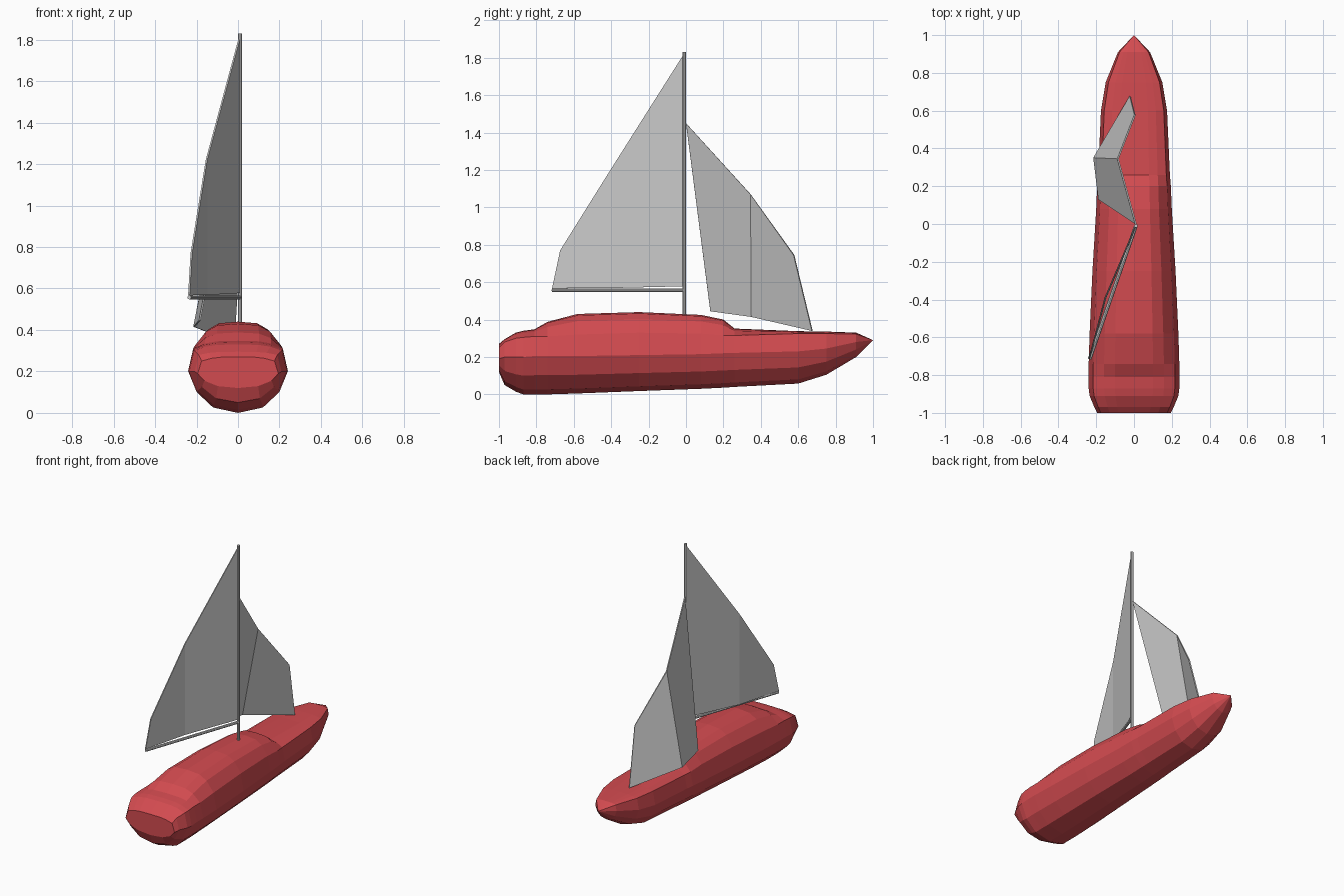
import bpy, bmesh
from mathutils import Vector

if "Cube" in bpy.data.objects:
    bpy.data.objects.remove(bpy.data.objects["Cube"])


def finish(bm, name, material=None):
    bmesh.ops.recalc_face_normals(bm, faces=bm.faces)
    mesh = bpy.data.meshes.new(name)
    bm.to_mesh(mesh)
    bm.free()
    obj = bpy.data.objects.new(name, mesh)
    bpy.context.collection.objects.link(obj)
    if material:
        mesh.materials.append(material)
    return obj


def rod(name, start, end, radius):
    a, b = Vector(start), Vector(end)
    bpy.ops.mesh.primitive_cylinder_add(vertices=8, radius=radius,
                                        depth=(b - a).length, location=(a + b) / 2)
    obj = bpy.context.object
    obj.name = name
    obj.rotation_mode = 'QUATERNION'
    obj.rotation_quaternion = (b - a).to_track_quat('Z', 'Y')
    return obj


def sail(name, points, faces):
    bm = bmesh.new()
    verts = [bm.verts.new(p) for p in points]
    for f in faces:
        bm.faces.new([verts[i] for i in f])
    obj = finish(bm, name)
    mod = obj.modifiers.new("thickness", 'SOLIDIFY')
    mod.thickness = 0.008
    mod.offset = 0
    return obj


red = bpy.data.materials.new("hull_red")
red.diffuse_color = (0.65, 0.07, 0.08, 1)
red.use_nodes = True
red.node_tree.nodes["Principled BSDF"].inputs["Base Color"].default_value = red.diffuse_color

# Hull and cabin stations: y, half width, keel z, widest z, deck edge z, top z
stations = [
    (-1.00, .195, .12, .19, .25, .27),
    (-0.97, .21, .05, .20, .28, .295),
    (-0.91, .235, .015, .20, .30, .33),
    (-0.87, .24, 0, .20, .305, .34),
    (-0.81, .24, 0, .205, .31, .348),
    (-0.74, .24, 0, .205, .31, .388),
    (-0.58, .235, .005, .205, .32, .43),
    (-0.25, .22, .018, .21, .33, .44),
    (0.08, .20, .03, .215, .325, .425),
    (0.20, .195, .036, .22, .315, .40),
    (0.26, .19, .04, .222, .315, .352),
    (0.60, .175, .058, .23, .325, .338),
    (0.75, .15, .105, .245, .325, .336),
    (0.91, .085, .20, .28, .322, .33),
]
bm = bmesh.new()
rings = []
for y, w, keel, mid, deck, top in stations:
    half = [(.5 * w, keel + .13 * (mid - keel)),
            (.83 * w, keel + .5 * (mid - keel)),
            (w, mid), (.9 * w, deck),
            (.66 * w, deck + .65 * (top - deck)),
            (.42 * w, deck + .93 * (top - deck))]
    section = [(0, keel)] + half + [(0, top)] + [(-x, z) for x, z in reversed(half)]
    rings.append([bm.verts.new((x, y, z)) for x, z in section])
n = len(rings[0])
for a, b in zip(rings, rings[1:]):
    for i in range(n):
        j = (i + 1) % n
        bm.faces.new((a[i], a[j], b[j], b[i]))
bm.faces.new(rings[0])
bow = bm.verts.new((0, 1, .29))
for i in range(n):
    bm.faces.new((rings[-1][i], rings[-1][(i + 1) % n], bow))
finish(bm, "hull", red)

# Mast and boom
rod("mast", (.01, -.01, .40), (.01, -.01, 1.83), .01)
rod("boom", (.01, -.01, .557), (-.235, -.715, .557), .01)

# Main sail, folded along a vertical line
sail("main_sail",
     [(.01, -.01, 1.82), (-.152, -.39, 1.22), (-.225, -.672, .77),
      (-.237, -.715, .567), (-.15, -.39, .569), (.01, -.01, .578)],
     [(0, 1, 4, 5), (1, 2, 3, 4)])

# Jib, folded the same way
sail("jib",
     [(.01, 0, 1.45), (-.085, .345, 1.07), (.005, .577, .745),
      (-.02, .675, .34), (-.212, .35, .415), (-.185, .13, .445)],
     [(0, 1, 4, 5), (1, 2, 3, 4)])
